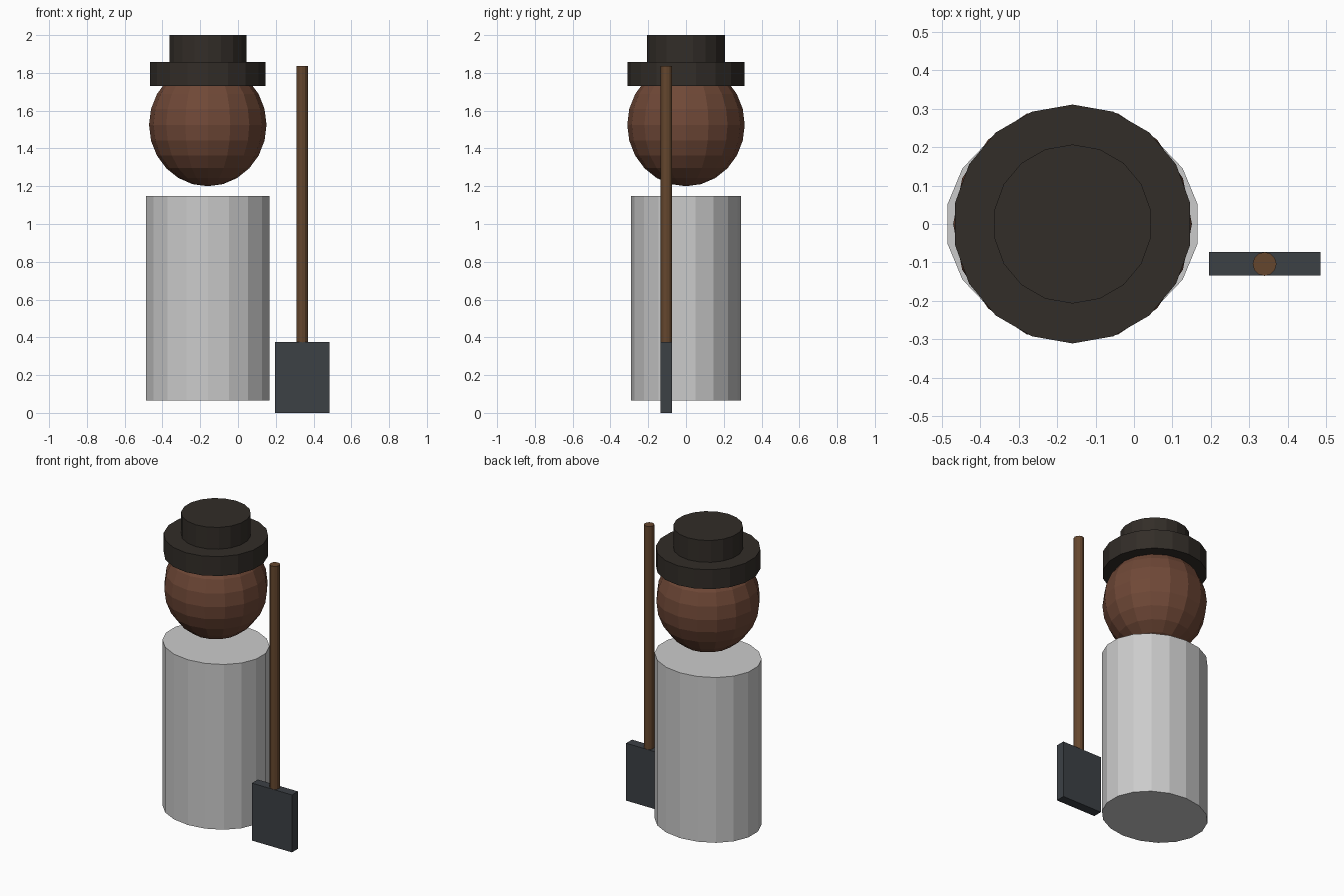
import bpy
import math

if "Cube" in bpy.data.objects:
    bpy.data.objects.remove(bpy.data.objects["Cube"])


def paint(name, rgb):
    mat = bpy.data.materials.new(name)
    mat.diffuse_color = (*rgb, 1)
    mat.use_nodes = True
    mat.node_tree.nodes["Principled BSDF"].inputs["Base Color"].default_value = mat.diffuse_color
    return mat


FELT = paint("dark_felt", (0.032, 0.026, 0.021))
SKIN = paint("brown", (0.16, 0.065, 0.038))
WOOD = paint("wood", (0.13, 0.062, 0.027))
IRON = paint("iron", (0.045, 0.052, 0.06))


def finish(name, scale, mat):
    ob = bpy.context.object
    ob.name = name
    ob.scale = scale
    bpy.ops.object.transform_apply(location=False, rotation=False, scale=True)
    if mat:
        ob.data.materials.append(mat)
    return ob


def drum(name, x, y, z0, z1, rx, ry, sides, mat=None):
    """Flat-shaded upright cylinder with a corner on the y axis."""
    bpy.ops.mesh.primitive_cylinder_add(vertices=sides, radius=1, depth=1,
                                        location=(x, y, (z0 + z1) / 2))
    return finish(name, (rx, ry, z1 - z0), mat)


FIGURE_X = -0.16
TOOL_X, TOOL_Y = 0.34, -0.104

# Body: slightly oval 18-sided drum
drum("body", FIGURE_X, 0, 0.066, 1.148, 0.331, 0.29, 18)

# Head: low-poly sphere
bpy.ops.mesh.primitive_uv_sphere_add(segments=16, ring_count=12, radius=1,
                                     location=(FIGURE_X, 0, 1.525))
finish("head", (0.311, 0.311, 0.325), SKIN)

# Hat: brim and crown
drum("hat_brim", FIGURE_X, 0, 1.73, 1.857, 0.311, 0.311, 18, FELT)
drum("hat_crown", FIGURE_X, 0, 1.857, 2.0, 0.207, 0.207, 18, FELT)

# Shovel: handle and blade
drum("shovel_handle", TOOL_X, TOOL_Y, 0.37, 1.836, 0.031, 0.031, 12, WOOD)
bpy.ops.mesh.primitive_cube_add(size=1, location=(TOOL_X, TOOL_Y, 0.188))
finish("shovel_blade", (0.29, 0.061, 0.376), IRON)
